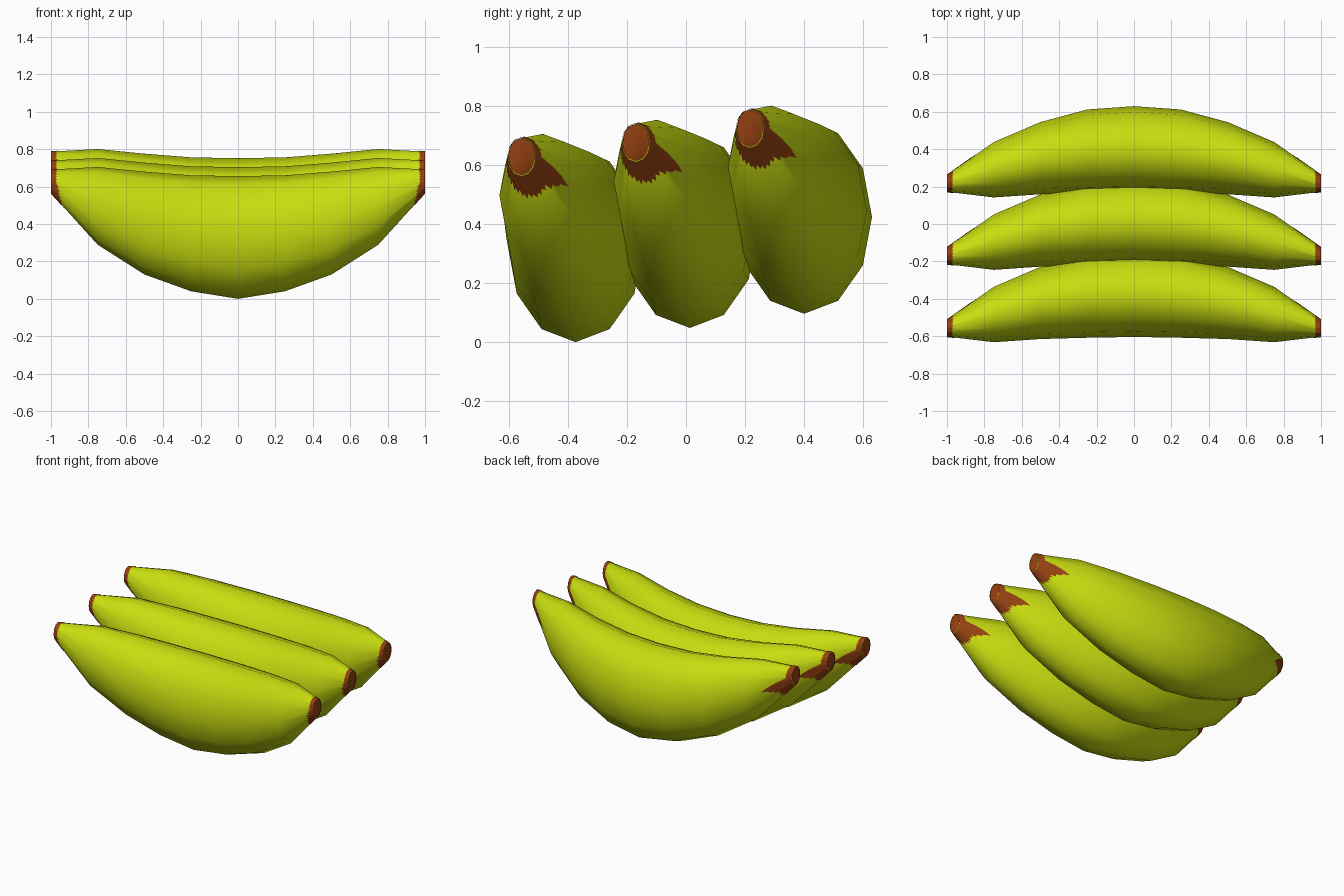
import bpy, bmesh, math, random

if "Cube" in bpy.data.objects:
    bpy.data.objects.remove(bpy.data.objects["Cube"])

random.seed(4)
SIDES = 12


def material(name, rgb):
    m = bpy.data.materials.new(name)
    m.diffuse_color = (*rgb, 1)
    m.use_nodes = True
    m.node_tree.nodes["Principled BSDF"].inputs["Base Color"].default_value = m.diffuse_color
    return m


green = material("banana_green", (0.58, 0.72, 0.005))
brown = material("stem_brown", (0.30, 0.052, 0.006))

# Half of the banana, middle to tip: x, centre y, centre z, radius y, radius z
HALF = [
    (0.00, 0.013, 0.376, 0.230, 0.328),
    (0.25, 0.002, 0.398, 0.223, 0.310),
    (0.50, -0.035, 0.453, 0.193, 0.275),
    (0.75, -0.097, 0.545, 0.148, 0.208),
    (1.00, -0.170, 0.676, 0.045, 0.063),
]
RINGS = [(-r[0], *r[1:]) for r in HALF[:0:-1]] + HALF

# How far the brown stain creeps from the tip: angle in degrees, fraction of last segment
STAIN = [(-180, 0.15), (-150, 0.18), (-125, 0.21), (-85, 0.26), (-40, 0.29),
         (-20, 0.42), (-5, 0.64), (4, 0.40), (12, 0.13), (180, 0.11)]


def stain_reach(deg):
    for (a, u), (b, v) in zip(STAIN, STAIN[1:]):
        if a <= deg <= b:
            return u + (v - u) * (deg - a) / (b - a)
    return 0.11


def ring_point(ring, k, grow=0.0):
    """Point on the 12-sided cross-section; fractional k lies along a side."""
    x, cy, cz, ry, rz = ring
    i, f = math.floor(k), k - math.floor(k)
    a, b = (2 * math.pi * n / SIDES for n in (i, i + 1))
    c = math.cos(a) * (1 - f) + math.cos(b) * f
    s = math.sin(a) * (1 - f) + math.sin(b) * f
    return x, cy + c * (ry + grow), cz + s * (rz + grow)


def finish(bm, name, mats):
    bmesh.ops.recalc_face_normals(bm, faces=bm.faces)
    me = bpy.data.meshes.new(name)
    bm.to_mesh(me)
    bm.free()
    for m in mats:
        me.materials.append(m)
    ob = bpy.data.objects.new(name, me)
    bpy.context.collection.objects.link(ob)
    bpy.ops.object.select_all(action='DESELECT')
    ob.select_set(True)
    bpy.context.view_layer.objects.active = ob
    bpy.ops.object.shade_smooth_by_angle(angle=math.radians(50))
    return ob


# Curved fruit body with brown end caps
def make_body():
    bm = bmesh.new()
    loops = [[bm.verts.new(ring_point(r, k)) for k in range(SIDES)] for r in RINGS]
    for a, b in zip(loops, loops[1:]):
        for k in range(SIDES):
            n = (k + 1) % SIDES
            bm.faces.new((a[k], a[n], b[n], b[k]))
    for end in (loops[0], loops[-1]):
        bm.faces.new(end).material_index = 1
    return finish(bm, "banana_body", [green, brown])


# Jagged brown stains lying just over the skin at both tips
def make_stain():
    bm = bmesh.new()
    columns = SIDES * 5
    inner, tip = HALF[-2], HALF[-1]
    reach = []
    for c in range(columns):
        deg = (c * 360 / columns + 180) % 360 - 180
        jag = (0.045 if deg < 0 else 0.02) * (1 if c % 2 else -1)
        reach.append(stain_reach(deg) + jag * random.uniform(0.3, 1.0))
    for side in (-1, 1):
        rows = []
        for t_scale in (0, 1):
            row = []
            for c in range(columns):
                t = reach[c] * t_scale
                ring = [p + (q - p) * t for p, q in zip(tip, inner)]
                x, y, z = ring_point(ring, c * SIDES / columns, 0.003)
                row.append(bm.verts.new((x * side, y, z)))
            rows.append(row)
        for c in range(columns):
            n = (c + 1) % columns
            bm.faces.new((rows[0][c], rows[0][n], rows[1][n], rows[1][c]))
    return finish(bm, "tip_stain", [brown])


# Three bananas stepping back and up
parts = [make_body(), make_stain()]
for name, step in (("front", -1), ("middle", 0), ("back", 1)):
    for part in parts:
        ob = part if step == 0 else part.copy()
        if step:
            bpy.context.collection.objects.link(ob)
        ob.name = name + "_" + part.data.name
        ob.location = (0, 0.387 * step, 0.048 * step)
